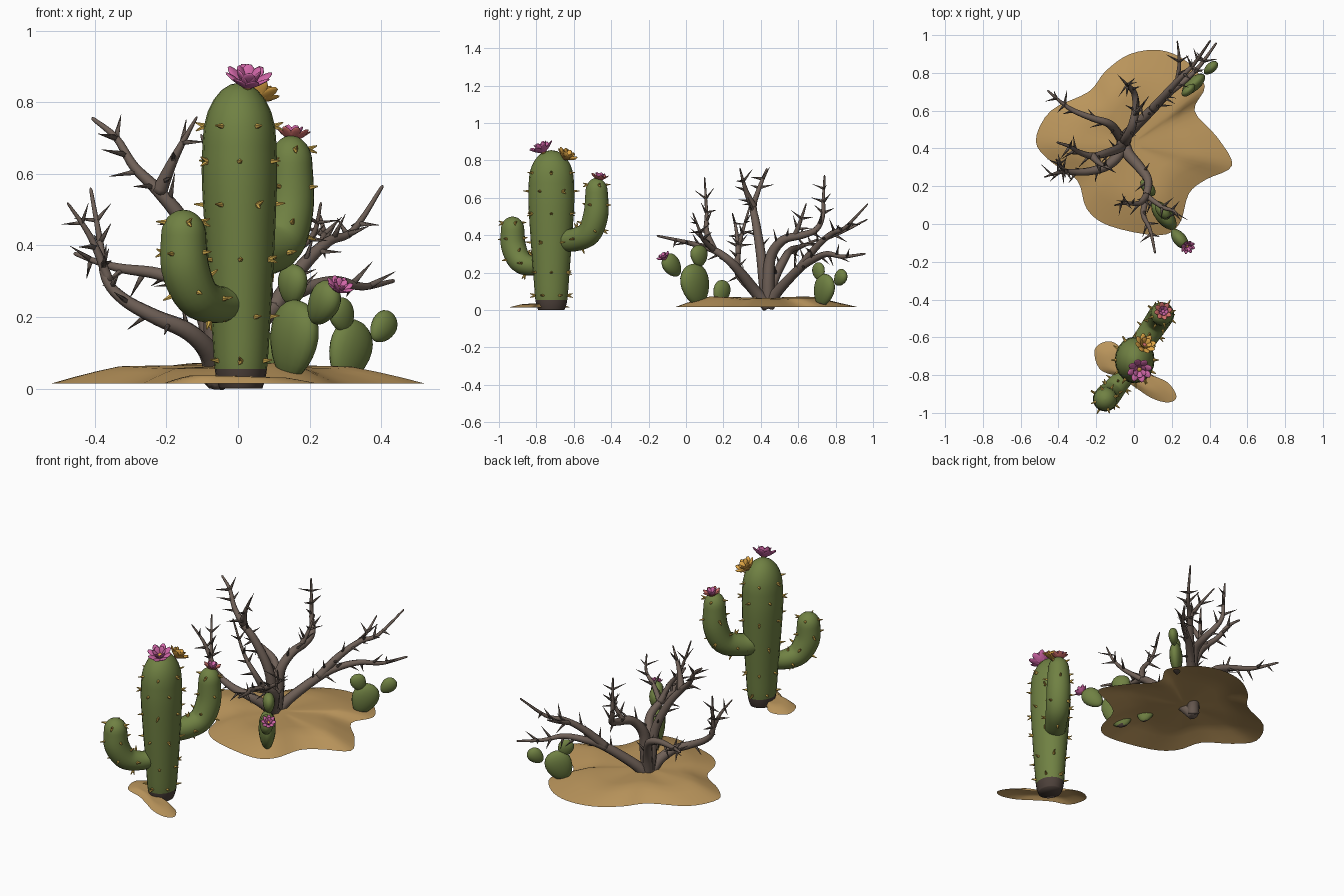
import bpy, bmesh, random
from math import sin, cos, pi
from mathutils import Vector, Matrix

random.seed(4)
if "Cube" in bpy.data.objects:
    bpy.data.objects.remove(bpy.data.objects["Cube"])


def material(name, r, g, b):
    m = bpy.data.materials.new(name)
    m.use_nodes = True
    m.diffuse_color = (r, g, b, 1)
    m.node_tree.nodes["Principled BSDF"].inputs["Base Color"].default_value = (r, g, b, 1)
    return m


GREEN = material("cactus green", .162, .22, .056)
SOIL = material("dark base", .075, .053, .043)
SAND = material("sand", .5, .306, .108)
WOOD = material("dead wood", .16, .118, .096)
THORN = material("thorn brown", .13, .1, .083)
SPINE = material("spine yellow", .72, .46, .085)
PINK = material("petal pink", .64, .135, .39)
CORAL = material("petal coral", .62, .15, .14)
GOLD = material("petal gold", .74, .38, .06)


def finish(name, bm, mats, rule=None, smooth=True):
    bmesh.ops.recalc_face_normals(bm, faces=bm.faces)
    for f in bm.faces:
        f.smooth = smooth
        if rule:
            f.material_index = rule(f)
    me = bpy.data.meshes.new(name)
    bm.to_mesh(me)
    bm.free()
    for m in mats:
        me.materials.append(m)
    ob = bpy.data.objects.new(name, me)
    bpy.context.collection.objects.link(ob)


def spline(pts, steps, closed=False):
    """Smooth samples through points of any dimension."""
    pts = [Vector(p) for p in pts]
    n, out = len(pts), []
    for i in range(n if closed else n - 1):
        if closed:
            a, b, c, d = (pts[(i + k) % n] for k in (-1, 0, 1, 2))
        else:
            a, b, c, d = (pts[min(max(i + k, 0), n - 1)] for k in (-1, 0, 1, 2))
        for s in range(steps):
            t = s / steps
            out.append(b + (c - a) * (t / 2) + (a - b * 2.5 + c * 2 - d / 2) * t * t
                       + (b * 1.5 - a / 2 - c * 1.5 + d / 2) * t ** 3)
    return out if closed else out + [pts[-1]]


def tube(bm, pts, sides, dome, steps=5):
    """Tube through (x, y, z, radius) points with a domed tip; returns its frames."""
    path = spline(pts, steps)
    end, prev = path[-1], path[-2]
    d = (end.xyz - prev.xyz).normalized()
    for k in range(1, 7):
        a = k / 6 * pi / 2
        p = end.xyz + d * dome * sin(a)
        path.append(Vector((*p, max(end.w * cos(a), .001))))
    frames, rings, n = [], [], Vector((0, -1, 0))
    for i, p in enumerate(path):
        t = (path[min(i + 1, len(path) - 1)].xyz - path[max(i - 1, 0)].xyz).normalized()
        n = (n - t * n.dot(t)).normalized()
        b = t.cross(n)
        frames.append((p.xyz.copy(), t, n.copy(), b, p.w))
        rings.append([bm.verts.new(p.xyz + (n * cos(a) + b * sin(a)) * p.w)
                      for a in (2 * pi * k / sides for k in range(sides))])
    for r, q in zip(rings, rings[1:]):
        for k in range(sides):
            bm.faces.new((r[k], r[(k + 1) % sides], q[(k + 1) % sides], q[k]))
    bm.faces.new(rings[0])
    bm.faces.new(rings[-1])
    return frames


def cone(bm, base, direction, radius, tip, length):
    d = Vector(direction).normalized()
    m = Matrix.Translation(Vector(base) + d * length / 2) @ d.to_track_quat('Z', 'Y').to_matrix().to_4x4()
    bmesh.ops.create_cone(bm, segments=5, radius1=radius, radius2=tip, depth=length, matrix=m, cap_ends=True)


# Tall cactus: trunk and two raised arms, each with rows of spines
def cactus_part(name, pts, dome, stretch, columns, every, first):
    bm, sp = bmesh.new(), bmesh.new()
    frames = tube(bm, pts, 20, dome)
    for i, (p, t, n, b, r) in enumerate(frames[first:-2]):
        if i % every:
            continue
        for k in range(columns):
            a = 2 * pi * (k + (i // every % 2) * .5) / columns
            out = n * cos(a) + b * sin(a)
            for tilt in ((.4, -.4) if (k + i) % 3 == 0 else (.1,)):
                cone(sp, p + out * (r - .004), out + t * tilt + b * random.uniform(-.3, .3), .008, .002, .029)
    for mesh in (bm, sp):
        for v in mesh.verts:
            v.co.y = pts[0][1] + (v.co.y - pts[0][1]) * stretch
    finish(name, bm, [GREEN, SOIL], lambda f: int(f.calc_center_median().z < .055))
    finish(name + "_spines", sp, [SPINE], smooth=False)


cactus_part("cactus_trunk", [(.008, -.72, 0, .06), (.008, -.72, .055, .073), (.008, -.72, .2, .083),
            (.006, -.72, .4, .096), (.004, -.72, .58, .105), (.004, -.72, .69, .103)], .165, 1.17, 6, 4, 6)
cactus_part("front_arm", [(-.01, -.76, .245, .045), (-.06, -.82, .235, .052), (-.115, -.885, .26, .062),
            (-.148, -.922, .34, .067), (-.152, -.927, .43, .063)], .07, 1, 4, 5, 7)
cactus_part("back_arm", [(.02, -.66, .375, .06), (.065, -.6, .375, .062), (.12, -.52, .41, .066),
            (.145, -.482, .51, .067), (.148, -.478, .63, .06)], .077, 1, 4, 5, 7)


# Sand mounds: star-shaped sheets that rise toward the middle
def mound(name, outline, centre, height, low):
    bm = bmesh.new()
    rim = spline(outline, 4, True)
    c = Vector(centre)
    rings = []
    for k in range(8):
        f = 1 - k / 8
        rings.append([bm.verts.new((*(c + (p - c) * f), low + height * min(1, 1.6 * (1 - f * f)) *
                      (1 + .25 * sin(9 * p.x + 4 * p.y) * f))) for p in rim])
    n = len(rim)
    for r, q in zip(rings, rings[1:]):
        for k in range(n):
            bm.faces.new((r[k], r[(k + 1) % n], q[(k + 1) % n], q[k]))
    bm.faces.new(rings[-1])
    finish(name, bm, [SAND])


mound("large_sand_mound", [(.14, .92), (.28, .86), (.375, .73), (.32, .6), (.44, .46), (.52, .31), (.38, .235),
      (.29, .16), (.24, 0), (.13, -.06), (-.13, -.01), (-.25, .08), (-.3, .23), (-.44, .33), (-.52, .44),
      (-.44, .6), (-.24, .7), (-.15, .81), (-.02, .9)], (-.02, .42), .05, .015)
mound("small_sand_mound", [(-.21, -.67), (-.16, -.625), (-.1, -.63), (-.04, -.69), (.08, -.79), (.18, -.84),
      (.225, -.915), (.18, -.945), (.09, -.92), (0, -.86), (-.08, -.81), (-.18, -.77)], (-.01, -.765), .02, .014)


# Dead bush: tapered crooked branches set with thorns
def branch(name, pts, thick, thin):
    bm, th = bmesh.new(), bmesh.new()
    m = len(pts) - 1
    frames = tube(bm, [(*p, thick + (thin - thick) * i / m) for i, p in enumerate(pts)], 8, .012)
    gap = 0
    for (p, t, n, b, r), nxt in zip(frames[:-9], frames[1:]):
        gap += (nxt[0] - p).length
        if gap > .055 and r < .026:
            gap = 0
            a = random.uniform(0, 2 * pi)
            for turn in ((0, 2.4) if r < .013 else (0,)):
                out = n * cos(a + turn) + b * sin(a + turn)
                cone(th, p, out + t * random.uniform(.2, .9), min(.01, r), .0006, r + random.uniform(.05, .075))
    finish(name, bm, [WOOD])
    finish(name + "_thorns", th, [THORN])


ROOT, FORK = (-.06, .44, .02), (-.065, .42, .13)
SPLIT, BEND, REACH = (-.22, .36, .55), (.065, .15, .32), (.1, .61, .225)
branch("bush_left_low", [ROOT, (-.08, .37, .1), (-.14, .31, .16), (-.23, .28, .2), (-.32, .275, .25),
       (-.37, .28, .31), (-.385, .3, .41), (-.41, .34, .55)], .034, .005)
branch("bush_left_twig", [(-.36, .28, .3), (-.41, .27, .42), (-.47, .25, .51)], .014, .004)
branch("bush_left_high", [ROOT, FORK, (-.08, .4, .3), (-.15, .375, .46), SPLIT, (-.29, .38, .62), (-.34, .41, .7),
       (-.4, .43, .75)], .034, .006)
branch("bush_left_inner", [SPLIT, (-.18, .32, .64), (-.12, .29, .75)], .022, .004)
branch("bush_back_left", [ROOT, (-.08, .47, .16), (-.13, .53, .28), (-.22, .56, .32), (-.32, .6, .335),
       (-.38, .64, .35), (-.45, .7, .375)], .03, .006)
branch("bush_centre", [ROOT, (-.045, .44, .16), (-.04, .455, .29), (-.01, .52, .375), (.01, .62, .4),
       (0, .695, .43), (-.03, .73, .5), (-.035, .735, .6), (-.04, .74, .71)], .036, .005)
branch("bush_centre_twig", [(0, .58, .39), (.03, .61, .47), (.05, .64, .56)], .016, .004)
branch("bush_front", [ROOT, (-.03, .37, .1), (.03, .3, .19), (.075, .23, .265), BEND, (.05, .05, .35),
       (.085, -.03, .37), (.11, -.145, .395)], .036, .006)
branch("bush_front_rise", [BEND, (.03, .11, .42), (-.04, .11, .52), (-.1, .1, .7)], .02, .004)
branch("bush_front_twig", [BEND, (.15, .09, .38), (.21, .07, .43), (.23, .04, .51)], .016, .004)
branch("bush_back_right", [ROOT, (-.02, .49, .1), REACH, (.18, .69, .275), (.27, .76, .3), (.35, .84, .285),
       (.43, .95, .3)], .034, .006)
branch("bush_back_rise", [REACH, (.17, .69, .33), (.25, .78, .41), (.32, .85, .44), (.4, .965, .56)], .025, .005)
branch("bush_back_twig", [(.23, .76, .39), (.24, .86, .43), (.23, .96, .48)], .014, .004)


# Prickly pears: flattened egg-shaped pads, wide along the given ground direction
def pad(name, centre, along, lean, wide, thick, high):
    bm = bmesh.new()
    bmesh.ops.create_uvsphere(bm, u_segments=18, v_segments=12, radius=1)
    for v in bm.verts:
        taper = 1 + .18 * v.co.z
        v.co = Vector((v.co.x * wide * taper, v.co.y * thick * taper, v.co.z * high))
    x = Vector((*along, 0)).normalized()
    y = Vector((0, 0, 1)).cross(x)
    frame = Matrix((x, y, Vector((0, 0, 1)))).transposed().to_4x4()
    bm.transform(Matrix.Translation(centre) @ frame @ Matrix.Rotation(lean, 4, 'Y'))
    finish(name, bm, [GREEN, SOIL], lambda f: int(f.calc_center_median().z < .034))


NEAR, FAR = (.62, -.78), (.75, .66)
pad("near_pear_main_pad", (.155, .05, .135), NEAR, .28, .09, .045, .114)
pad("near_pear_top_pad", (.152, .07, .29), NEAR, .1, .052, .032, .058)
pad("near_pear_flower_pad", (.238, -.075, .238), NEAR, .75, .052, .035, .07)
pad("near_pear_low_pad", (.075, .19, .095), NEAR, -.25, .052, .03, .066)
pad("far_pear_main_pad", (.312, .737, .105), FAR, .4, .072, .035, .09)
pad("far_pear_top_pad", (.29, .71, .205), FAR, -.35, .042, .024, .05)
pad("far_pear_side_pad", (.405, .825, .172), FAR, .8, .04, .026, .05)


# Flowers: two rings of plump leaf-shaped petals around a small heart
def flower(name, centre, facing, size, outer, inner, heart):
    bm = bmesh.new()

    def blob(matrix, index):
        old = set(bm.faces)
        bmesh.ops.create_icosphere(bm, subdivisions=2, radius=1, matrix=matrix)
        for f in set(bm.faces) - old:
            f.material_index = index

    for ring, (count, reach, lift) in enumerate(((8, 1, .62), (6, .85, 1.05))):
        for k in range(count):
            spin = Matrix.Rotation(2 * pi * (k + ring * .3) / count, 4, 'Z')
            blob(spin @ Matrix.Rotation(-lift, 4, 'Y') @ Matrix.Translation((size * reach * .58, 0, 0))
                 @ Matrix.Diagonal((size * reach * .5, size * .27, size * .07, 1)), ring)
    blob(Matrix.Translation((0, 0, size * .2)) @ Matrix.Scale(size * .24, 4), 2)
    bm.transform(Matrix.Translation(centre) @ Vector(facing).to_track_quat('Z', 'Y').to_matrix().to_4x4())
    finish(name, bm, [outer, inner, heart])


flower("crown_flower", (.026, -.76, .838), (.1, -.4, 1), .077, PINK, PINK, GOLD)
flower("gold_flower", (.048, -.65, .805), (.4, .55, 1), .068, GOLD, GOLD, CORAL)
flower("arm_flower", (.152, -.465, .69), (.1, .15, 1), .056, CORAL, PINK, PINK)
flower("pear_flower", (.278, -.11, .27), (.3, -.5, .8), .046, PINK, PINK, GOLD)
